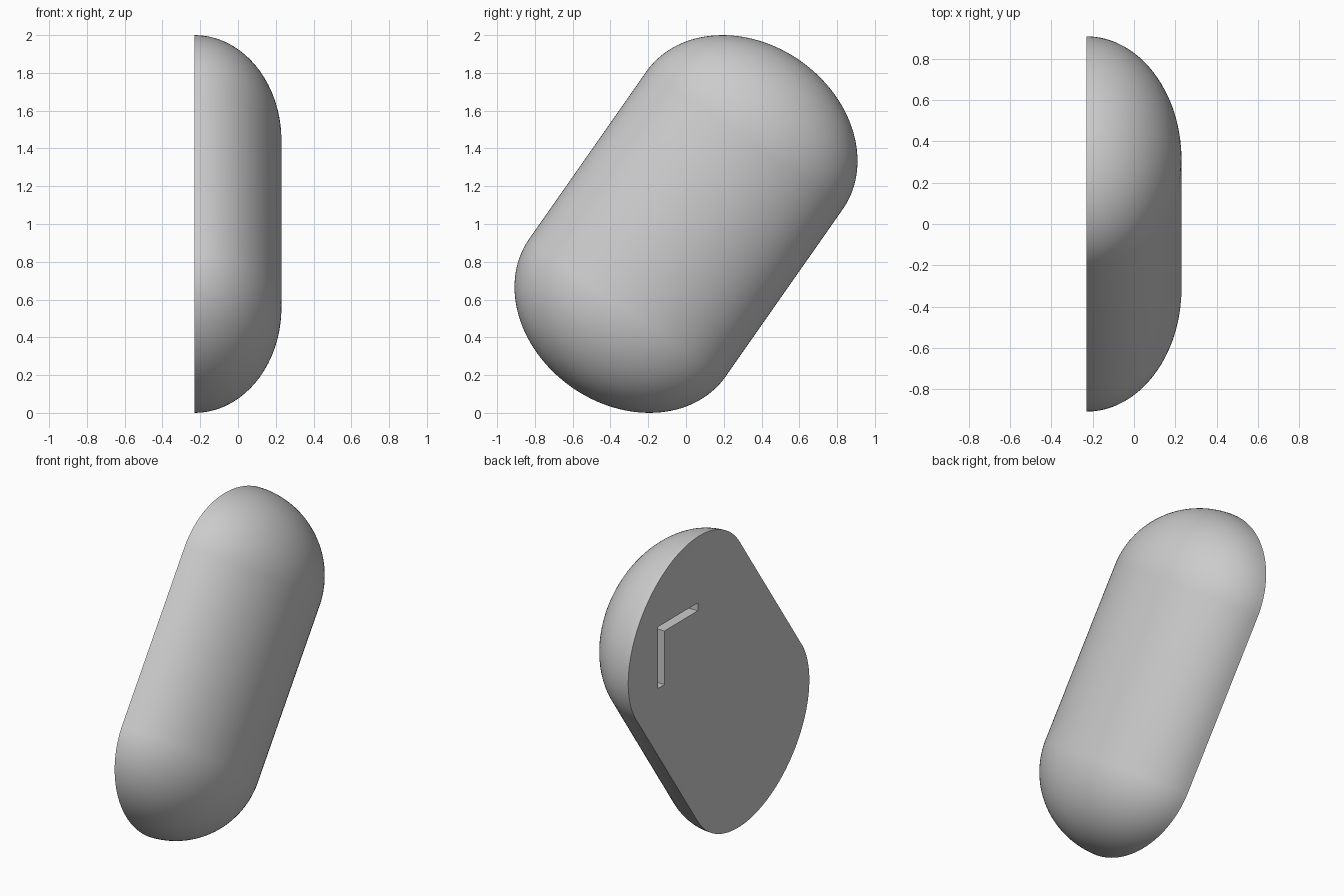
import bpy, bmesh, math
from mathutils import Matrix

if "Cube" in bpy.data.objects:
    bpy.data.objects.remove(bpy.data.objects["Cube"])

WIDTH, CAP, DEPTH = 0.635, 0.515, 0.46   # radii of the domed ends
HALF_STRAIGHT = 0.54                     # half length of the straight middle
TILT = math.radians(-35)
FLAT_X = -DEPTH / 2


def make_object(name, bm):
    bmesh.ops.recalc_face_normals(bm, faces=bm.faces)
    mesh = bpy.data.meshes.new(name)
    bm.to_mesh(mesh)
    bm.free()
    obj = bpy.data.objects.new(name, mesh)
    bpy.context.collection.objects.link(obj)
    return obj


grey = bpy.data.materials.new("plain grey")
grey.use_nodes = True
color = (0.6, 0.6, 0.6, 1)
grey.diffuse_color = color
grey.node_tree.nodes["Principled BSDF"].inputs["Base Color"].default_value = color

# Tilted pill: a sphere pulled apart at its middle, then halved and capped flat
bm = bmesh.new()
bmesh.ops.create_uvsphere(bm, u_segments=96, v_segments=65, radius=1)
for v in bm.verts:
    end = math.copysign(HALF_STRAIGHT, v.co.z)
    v.co = (v.co.x * DEPTH, v.co.y * WIDTH, v.co.z * CAP + end)
cut = bmesh.ops.bisect_plane(bm, geom=bm.verts[:] + bm.edges[:] + bm.faces[:], dist=1e-5,
                             plane_co=(0, 0, 0), plane_no=(1, 0, 0), clear_inner=True)
rim = [e for e in bm.edges if e.is_boundary]
bmesh.ops.edgeloop_fill(bm, edges=rim)
place = Matrix.Translation((FLAT_X, 0, 1)) @ Matrix.Rotation(TILT, 4, "X")
bmesh.ops.transform(bm, matrix=place, verts=bm.verts)
body = make_object("half_pill_body", bm)
body.data.materials.append(grey)

# Angled slot in the flat side: one level arm and one upright arm
outline = [(0.61, 1.58), (0.21, 1.58), (0.21, 1.53), (0.545, 1.53), (0.545, 1.19), (0.61, 1.19)]
bm = bmesh.new()
face = bm.faces.new([bm.verts.new((FLAT_X - 0.1, y, z)) for y, z in outline])
grown = bmesh.ops.extrude_face_region(bm, geom=[face])["geom"]
bmesh.ops.translate(bm, vec=(0.2, 0, 0),
                    verts=[g for g in grown if isinstance(g, bmesh.types.BMVert)])
cutter = make_object("slot_cutter", bm)
cutter.data.materials.append(grey)
cutter.hide_render = True

slot = body.modifiers.new("slot", "BOOLEAN")
slot.operation = "DIFFERENCE"
slot.solver = "EXACT"
slot.object = cutter
bpy.ops.object.select_all(action="DESELECT")
body.select_set(True)
bpy.context.view_layer.objects.active = body
bpy.ops.object.modifier_apply(modifier=slot.name)
bpy.data.objects.remove(cutter)

bpy.ops.object.shade_smooth_by_angle(angle=math.radians(30))
